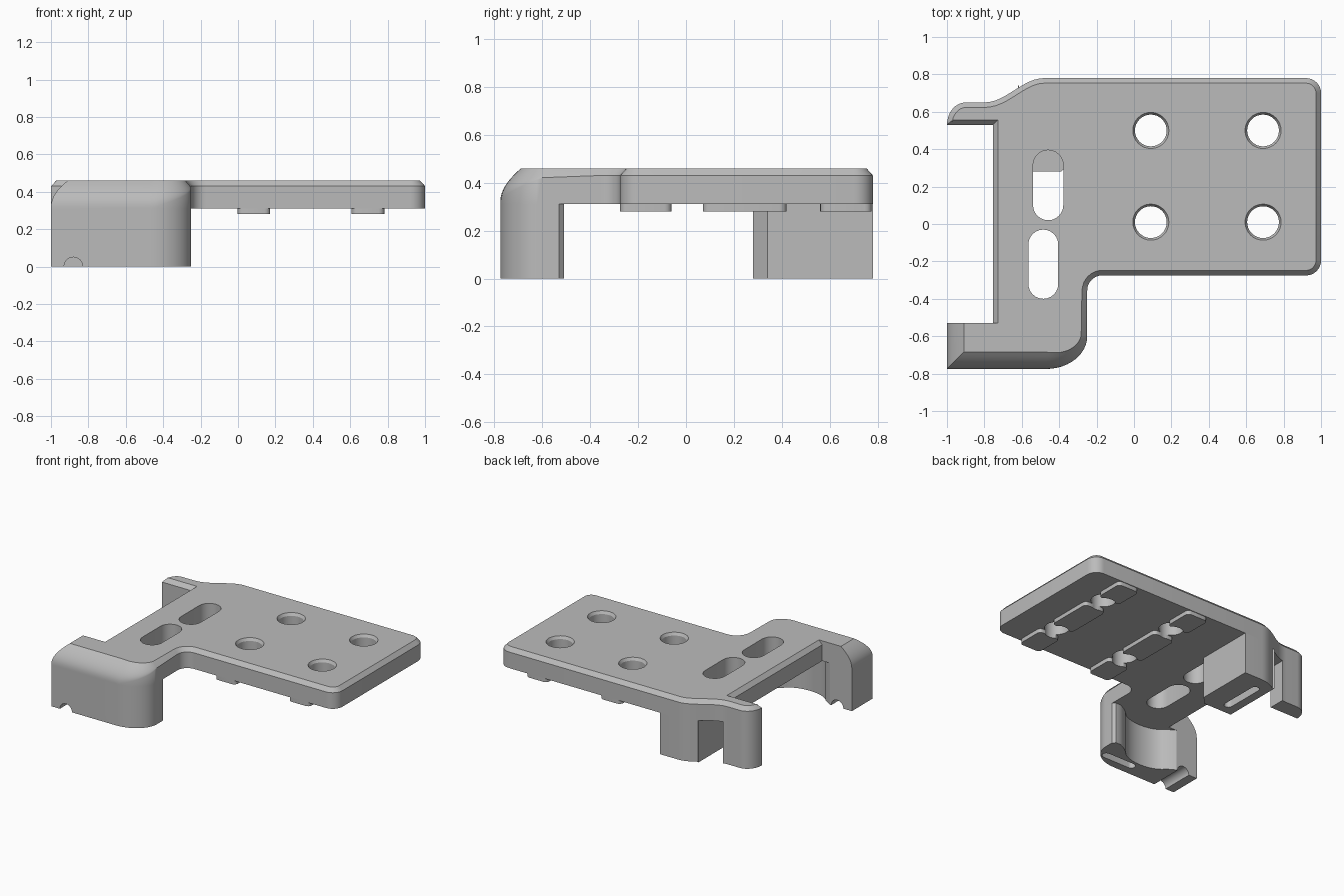
import bpy, bmesh, math
from mathutils import Vector

if "Cube" in bpy.data.objects:
    bpy.data.objects.remove(bpy.data.objects["Cube"], do_unlink=True)

grey = bpy.data.materials.new("plain grey")
grey.use_nodes = True
colour = (0.5, 0.5, 0.5, 1)
grey.diffuse_color = colour
grey.node_tree.nodes["Principled BSDF"].inputs["Base Color"].default_value = colour

TOP, UNDER, FRONT, BACK = 0.46, 0.31, -0.775, 0.78


def loft(name, rings):
    """Closed solid through stacked rings of 3D points."""
    bm = bmesh.new()
    loops = [[bm.verts.new(p) for p in ring] for ring in rings]
    n = len(loops[0])
    for a, b in zip(loops, loops[1:]):
        for i in range(n):
            j = (i + 1) % n
            bm.faces.new((a[i], a[j], b[j], b[i]))
    bm.faces.new(loops[0][::-1])
    bm.faces.new(loops[-1])
    bmesh.ops.recalc_face_normals(bm, faces=bm.faces)
    mesh = bpy.data.meshes.new(name)
    bm.to_mesh(mesh)
    bm.free()
    mesh.materials.append(grey)
    obj = bpy.data.objects.new(name, mesh)
    bpy.context.collection.objects.link(obj)
    return obj


def prism(name, outline, z0, z1):
    return loft(name, [[(x, y, z) for x, y in outline] for z in (z0, z1)])


def arc(cx, cy, rx, ry, a0, a1, n=8):
    steps = [math.radians(a0 + (a1 - a0) * i / n) for i in range(n + 1)]
    return [(cx + rx * math.cos(a), cy + ry * math.sin(a)) for a in steps]


def slot(x0, x1, y0, y1):
    """Stadium outline filling a rectangle."""
    r = min(x1 - x0, y1 - y0) / 2
    if y1 - y0 > x1 - x0:
        return arc(x0 + r, y1 - r, r, r, 0, 180, 12) + arc(x0 + r, y0 + r, r, r, 180, 360, 12)
    return arc(x1 - r, y0 + r, r, r, -90, 90, 12) + arc(x0 + r, y0 + r, r, r, 90, 270, 12)


def hole(x, y):
    """Round hole with a countersunk rim."""
    return loft("hole_cutter", [[(px, py, z) for px, py in arc(x, y, r, r, 0, 348.75, 31)]
                                for z, r in ((0.2, 0.085), (0.44, 0.085), (0.48, 0.108))])


def cut(obj, cutters):
    for c in cutters:
        c.hide_render = True
        mod = obj.modifiers.new("cut", 'BOOLEAN')
        mod.operation, mod.solver, mod.object = 'DIFFERENCE', 'EXACT', c
    graph = bpy.context.evaluated_depsgraph_get()
    mesh = bpy.data.meshes.new_from_object(obj.evaluated_get(graph))
    obj.modifiers.clear()
    obj.data = mesh
    for c in cutters:
        bpy.data.objects.remove(c, do_unlink=True)


# Outline pieces, anticlockwise
leg_corner = arc(-0.47, -0.6, 0.22, -FRONT - 0.6, -90, 0, 12)
inner_fillet = arc(-0.17, -0.355, 0.08, 0.08, 180, 90)
right_corners = arc(0.92, -0.195, 0.08, 0.08, -90, 0) + arc(0.92, 0.7, 0.08, 0.08, 0, 90)
shoulder = [(-0.48 - 0.32 * t, 0.715 + 0.065 * math.cos(math.pi * t))
            for t in [i / 12 for i in range(13)]]
tail = arc(-0.9, 0.53, 0.1, 0.12, 90, 180)
rim = 0.027

# Each outline point carries the top inset of the edge that follows it
edges = [((-1, FRONT), 0.09)]
edges += [(p, 0.09 - 0.06 * i / 12) for i, p in enumerate(leg_corner)]
edges += [(p, rim) for p in inner_fillet + right_corners + shoulder + tail]
edges += [((-0.755, 0.53), rim), ((-0.755, -0.53), 0), ((-1, -0.53), 0.09)]


def inset_points(edges):
    """Top position, drop and curve power for every outline point."""
    result = []
    for i, (p, d2) in enumerate(edges):
        d1 = edges[i - 1][1]
        p = Vector(p)
        e1 = (p - Vector(edges[i - 1][0])).normalized()
        e2 = (Vector(edges[(i + 1) % len(edges)][0]) - p).normalized()
        n1, n2 = Vector((-e1.y, e1.x)), Vector((-e2.y, e2.x))
        cross = n1.x * n2.y - n1.y * n2.x
        if abs(cross) > 0.3:
            move = Vector((d1 * n2.y - d2 * n1.y, d2 * n1.x - d1 * n2.x)) / cross
        else:
            move = (n1 + n2).normalized() * (d1 + d2) / 2
        grow = max(0, (max(d1, d2) - 0.03) / 0.06)
        result.append((p, move, 0.03 + 0.11 * grow, 1 + grow))
    return result


# Top plate with chamfered rim and rounded front shoulder
points = inset_points(edges)
rings = [[(p.x, p.y, UNDER) for p, m, drop, power in points]]
for k in range(9):
    t = k / 8
    rings.append([(p.x + m.x * t ** power, p.y + m.y * t ** power, TOP - drop * (1 - t))
                  for p, m, drop, power in points])
plate = loft("top_plate", rings)
hole_spots = [(x, y) for x in (0.09, 0.69) for y in (0.01, 0.5)]
cut(plate, [hole(x, y) for x, y in hole_spots] + [
    prism("slot_cutter", slot(-0.54, -0.378, 0.02, 0.395), 0.2, 0.6),
    prism("slot_cutter", slot(-0.565, -0.405, -0.4, -0.03), 0.2, 0.6)])

# Front leg with a hollowed inner wall, a bottom slot and a wire groove
inner_wall = [(-0.25, -0.53), (-0.27, -0.51), (-0.31, -0.51), (-0.36, -0.535)]
inner_wall += arc(-0.58, -0.53, 0.19, 0.105, -20, -160, 12)
inner_wall += [(-0.82, -0.53), (-1, -0.53)]
front_leg = prism("front_leg", [(-1, FRONT)] + leg_corner + inner_wall, 0, UNDER)
groove = loft("groove_cutter", [[(x, y, z) for x, z in arc(-0.88, 0, 0.05, 0.05, 0, 345, 23)]
                                for y in (-0.9, -0.4)])
cut(front_leg, [groove, prism("slot_cutter", slot(-0.58, -0.3, -0.715, -0.655), -0.1, 0.06)])

# Back leg block below the shoulder
block_edge = [p for p in shoulder if p[0] > -0.62]
back_leg = prism("back_leg", [(-0.33, 0.34), (-0.33, BACK)] + block_edge +
                 [(-0.62, 0.745), (-0.62, 0.28), (-0.39, 0.28)], 0, UNDER)
cut(back_leg, [prism("slot_cutter", slot(-0.555, -0.495, 0.34, 0.68), -0.1, 0.06)])

# Outer back leg following the tail of the plate
tail_edge = [p for p in shoulder if p[0] < -0.77]
outer_leg = prism("outer_back_leg", [(-0.765, 0.53), (-0.765, 0.654)] + tail_edge + tail, 0, UNDER)

# Locating pads under the plate, notched by the holes
parts = [plate, front_leg, back_leg, outer_leg]
for cx in (0.085, 0.695):
    for y0, y1 in ((-0.275, -0.06), (0.07, 0.42), (0.56, 0.775)):
        w, r = 0.087, 0.03
        outline = (arc(cx + w - r, y0 + r, r, r, -90, 0, 4) + arc(cx + w - r, y1 - r, r, r, 0, 90, 4) +
                   arc(cx - w + r, y1 - r, r, r, 90, 180, 4) + arc(cx - w + r, y0 + r, r, r, 180, 270, 4))
        pad = prism("locating_pad", outline, 0.28, UNDER + 0.002)
        cut(pad, [hole(x, y) for x, y in hole_spots if abs(x - cx) < 0.1])
        parts.append(pad)

# Smooth the curved walls, keep edges sharp
bpy.ops.object.select_all(action='DESELECT')
for part in parts:
    part.select_set(True)
bpy.context.view_layer.objects.active = plate
bpy.ops.object.shade_smooth_by_angle(angle=math.radians(28))
